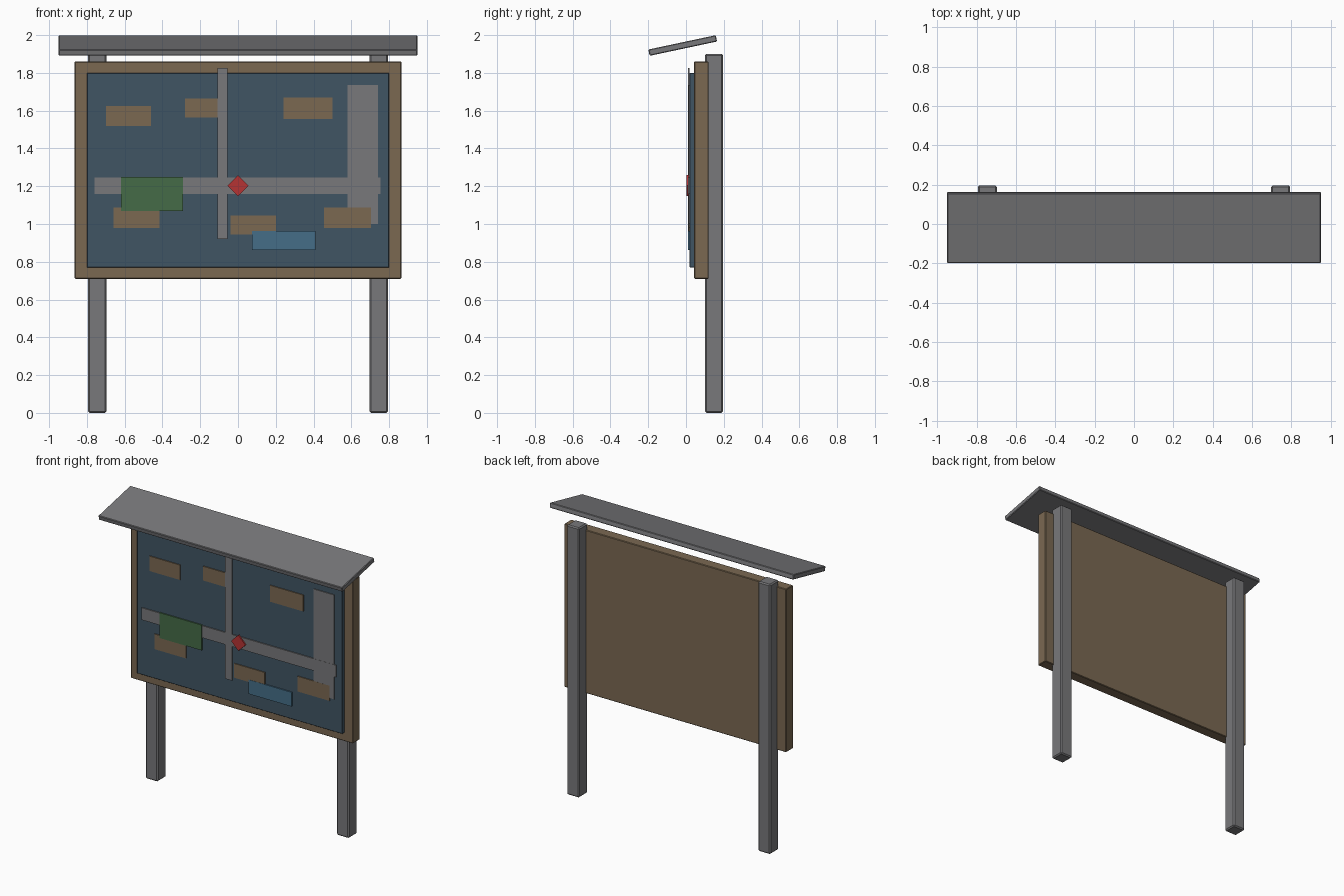
import bpy, bmesh, math
from mathutils import Matrix, Vector

if "Cube" in bpy.data.objects:
    bpy.data.objects.remove(bpy.data.objects["Cube"])


def material(name, rgb):
    # sRGB values converted to linear
    m = bpy.data.materials.new(name)
    lin = [c / 12.92 if c <= 0.04045 else ((c + 0.055) / 1.055) ** 2.4 for c in rgb]
    m.diffuse_color = (*lin, 1)
    m.use_nodes = True
    m.node_tree.nodes["Principled BSDF"].inputs["Base Color"].default_value = m.diffuse_color
    return m


GREY = material("grey_metal", (0.47, 0.47, 0.48))
WOOD = material("brown_wood", (0.48, 0.41, 0.32))
BOARD = material("slate_blue", (0.25, 0.33, 0.39))
GREEN = material("park_green", (0.27, 0.42, 0.28))
BLUE = material("water_blue", (0.27, 0.43, 0.53))
RED = material("marker_red", (0.71, 0.20, 0.20))


def box(name, x, y, z, mat, bevel=0.0, rot=None):
    """Box from (min, max) ranges, optionally chamfered and rotated about its centre."""
    ranges = (x, y, z)
    size = [b - a for a, b in ranges]
    centre = Vector([(a + b) / 2 for a, b in ranges])
    bm = bmesh.new()
    bmesh.ops.create_cube(bm, size=1)
    bmesh.ops.scale(bm, vec=size, verts=bm.verts)
    if bevel:
        bmesh.ops.bevel(bm, geom=bm.edges[:], offset=bevel, segments=1, affect='EDGES')
    if rot:
        bmesh.ops.rotate(bm, verts=bm.verts, matrix=Matrix.Rotation(*rot))
    me = bpy.data.meshes.new(name)
    bm.to_mesh(me)
    bm.free()
    me.materials.append(mat)
    ob = bpy.data.objects.new(name, me)
    ob.location = centre
    bpy.context.collection.objects.link(ob)
    return ob


# Posts
for side, s in (("left", -1), ("right", 1)):
    cx = s * 0.745
    box(side + "_post", (cx - 0.048, cx + 0.048), (0.10, 0.196), (0, 1.90), GREY, 0.008)

# Backing frame and map panel
box("wood_frame", (-0.865, 0.865), (0.043, 0.12), (0.71, 1.86), WOOD, 0.004)
box("map_panel", (-0.80, 0.80), (0.019, 0.045), (0.77, 1.80), BOARD, 0.002)

# Sloping roof
box("roof", (-0.95, 0.95), (-0.20, 0.165), (1.928, 1.962), GREY, 0.004,
    (math.radians(12), 3, 'X'))


# Thin map plates; layers are offset slightly so they do not flicker
def plate(name, x, z, mat, layer):
    box(name, x, (0.0125 - 0.0005 * layer, 0.0195), z, mat)


buildings = [
    ((-0.70, -0.46), (1.52, 1.625)),
    ((-0.28, -0.06), (1.565, 1.665)),
    ((0.24, 0.50), (1.555, 1.67)),
    ((-0.66, -0.415), (0.98, 1.087)),
    ((-0.04, 0.20), (0.945, 1.045)),
    ((0.455, 0.705), (0.98, 1.087)),
]
plate("map_plaza", (0.58, 0.74), (1.0, 1.735), GREY, 0)
for i, (x, z) in enumerate(buildings):
    plate(f"map_building_{i + 1}", x, z, WOOD, 1)
plate("map_road_across", (-0.76, 0.755), (1.16, 1.245), GREY, 2)
plate("map_road_upright", (-0.108, -0.055), (0.92, 1.825), GREY, 3)
plate("map_park", (-0.62, -0.29), (1.07, 1.248), GREEN, 4)
plate("map_pond", (0.075, 0.41), (0.862, 0.962), BLUE, 4)

# Diamond location marker
h = 0.0395
box("location_marker", (-h, h), (0.003, 0.0125), (1.203 - h, 1.203 + h), RED, 0,
    (math.radians(45), 3, 'Y'))
